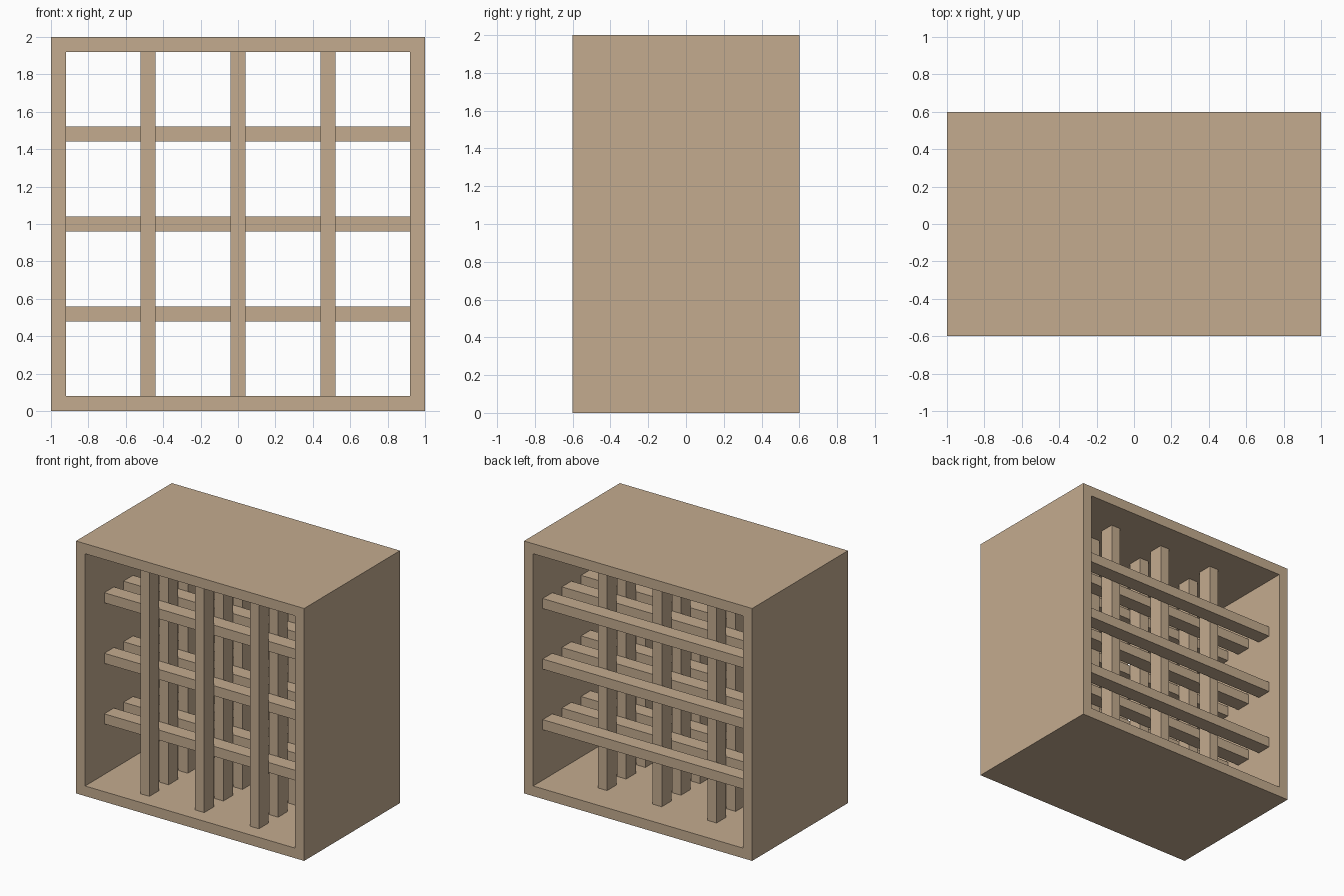
import bpy, bmesh

if "Cube" in bpy.data.objects:
    bpy.data.objects.remove(bpy.data.objects["Cube"])

wood = bpy.data.materials.new("light wood")
wood.diffuse_color = (0.55, 0.41, 0.275, 1.0)
wood.use_nodes = True
wood.node_tree.nodes["Principled BSDF"].inputs["Base Color"].default_value = wood.diffuse_color

T = 0.08        # board and bar thickness
STEP = 0.12     # depth of each bar layer


def finish(name, bm):
    bmesh.ops.recalc_face_normals(bm, faces=bm.faces)
    mesh = bpy.data.meshes.new(name)
    bm.to_mesh(mesh)
    bm.free()
    mesh.materials.append(wood)
    obj = bpy.data.objects.new(name, mesh)
    bpy.context.collection.objects.link(obj)


def bar(name, centre, size):
    bm = bmesh.new()
    bmesh.ops.create_cube(bm, size=1)
    bmesh.ops.scale(bm, vec=size, verts=bm.verts)
    bmesh.ops.translate(bm, vec=centre, verts=bm.verts)
    finish(name, bm)


# Outer case: a square ring extruded from front to back
bm = bmesh.new()
corners = [(-1, -1), (1, -1), (1, 1), (-1, 1)]
outer = [bm.verts.new((x, -0.6, z + 1)) for x, z in corners]
inner = [bm.verts.new((x * (1 - T), -0.6, z * (1 - T) + 1)) for x, z in corners]
ring = [bm.faces.new((outer[i], outer[(i + 1) % 4], inner[(i + 1) % 4], inner[i]))
        for i in range(4)]
ext = bmesh.ops.extrude_face_region(bm, geom=ring, use_keep_orig=True)
bmesh.ops.translate(bm, vec=(0, 1.2, 0),
                    verts=[g for g in ext["geom"] if isinstance(g, bmesh.types.BMVert)])
finish("case", bm)

# Eight stacked layers, alternating upright and level bars
for layer in range(8):
    y = -0.42 + layer * STEP
    for i in (-1, 0, 1):
        if layer % 2 == 0:
            bar("upright_bar", (i * 0.48, y, 1), (T, STEP, 2 - 2 * T))
        else:
            bar("level_bar", (0, y, 1 + i * 0.48), (2 - 2 * T, STEP, T))
